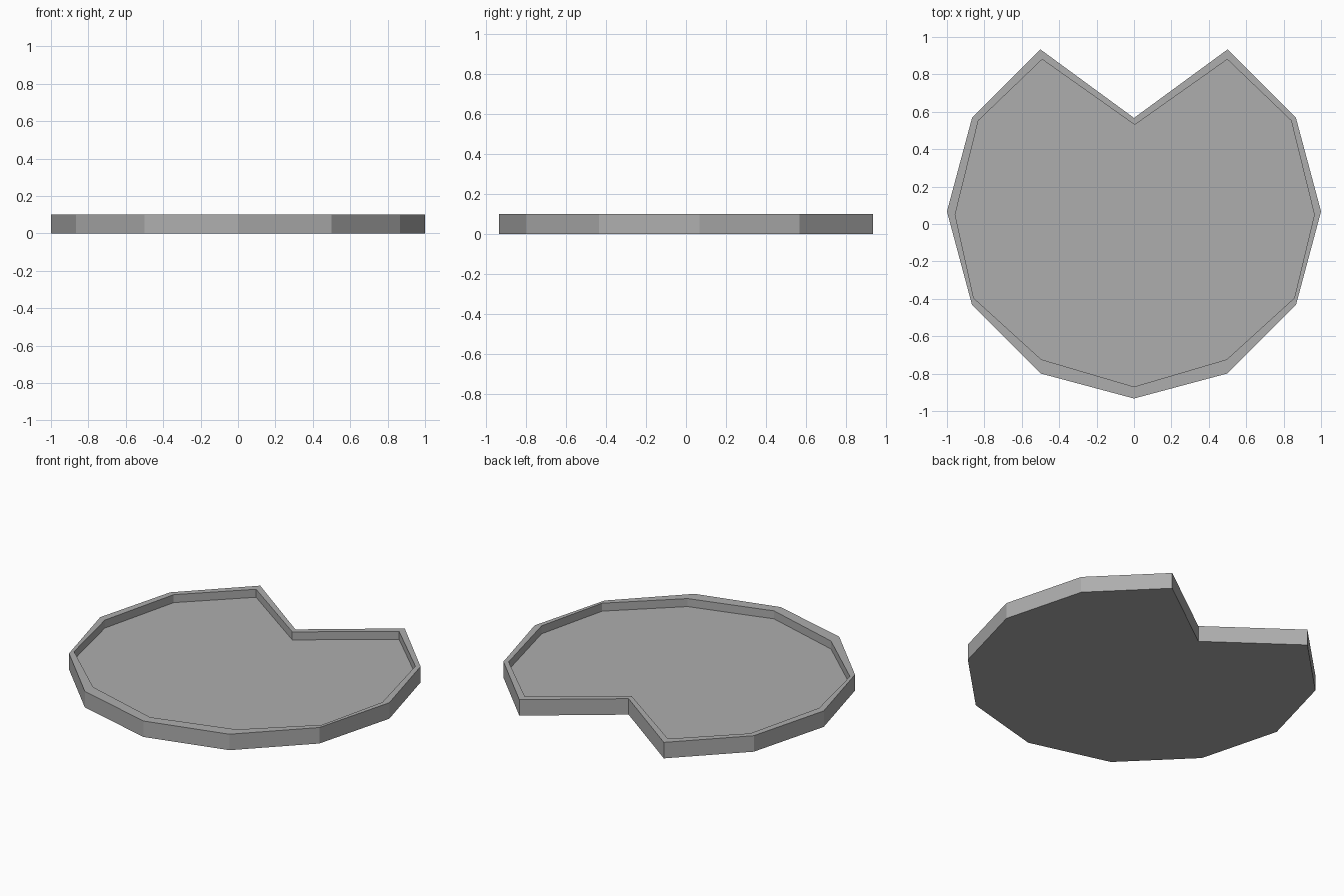
import bpy
import bmesh
import math

cube = bpy.data.objects.get("Cube")
if cube:
    bpy.data.objects.remove(cube, do_unlink=True)

HEIGHT, FLOOR, CENTRE_Y = 0.1, 0.05, 0.067

grey = bpy.data.materials.new("mid grey")
grey.use_nodes = True
colour = (0.42, 0.42, 0.42, 1)
grey.diffuse_color = colour
grey.node_tree.nodes["Principled BSDF"].inputs["Base Color"].default_value = colour


def outer_point(i):
    # twelve-sided plate with its back corner pulled in to half the radius
    a = math.radians(90 + 30 * i)
    r = 0.5 if i == 0 else 1.0
    return r * math.cos(a), CENTRE_Y + r * math.sin(a)


outer = [outer_point(i) for i in range(12)]

# Inner rim line, one side from the notch round to the front
half = [(0, 0.53), (-0.495, 0.88), (-0.836, 0.553), (-0.96, 0.05),
        (-0.857, -0.396), (-0.496, -0.724), (0, -0.87)]
inner = half + [(-x, y) for x, y in half[-2:0:-1]]
inner = [(x + 0.004 * (y > 0), y) for x, y in inner]

# Rings from the underside, up the outer wall, over the rim, down to the floor
bm = bmesh.new()
levels = [(outer, 0), (outer, HEIGHT), (inner, HEIGHT), (inner, FLOOR)]
rings = [[bm.verts.new((x, y, z)) for x, y in line] for line, z in levels]
for low, high in zip(rings, rings[1:]):
    for i in range(12):
        j = (i + 1) % 12
        bm.faces.new((low[i], low[j], high[j], high[i]))
bm.faces.new(rings[0][::-1])
bm.faces.new(rings[-1])
bmesh.ops.recalc_face_normals(bm, faces=bm.faces)

mesh = bpy.data.meshes.new("notched_tray")
bm.to_mesh(mesh)
bm.free()
mesh.materials.append(grey)
tray = bpy.data.objects.new("notched_tray", mesh)
bpy.context.collection.objects.link(tray)
